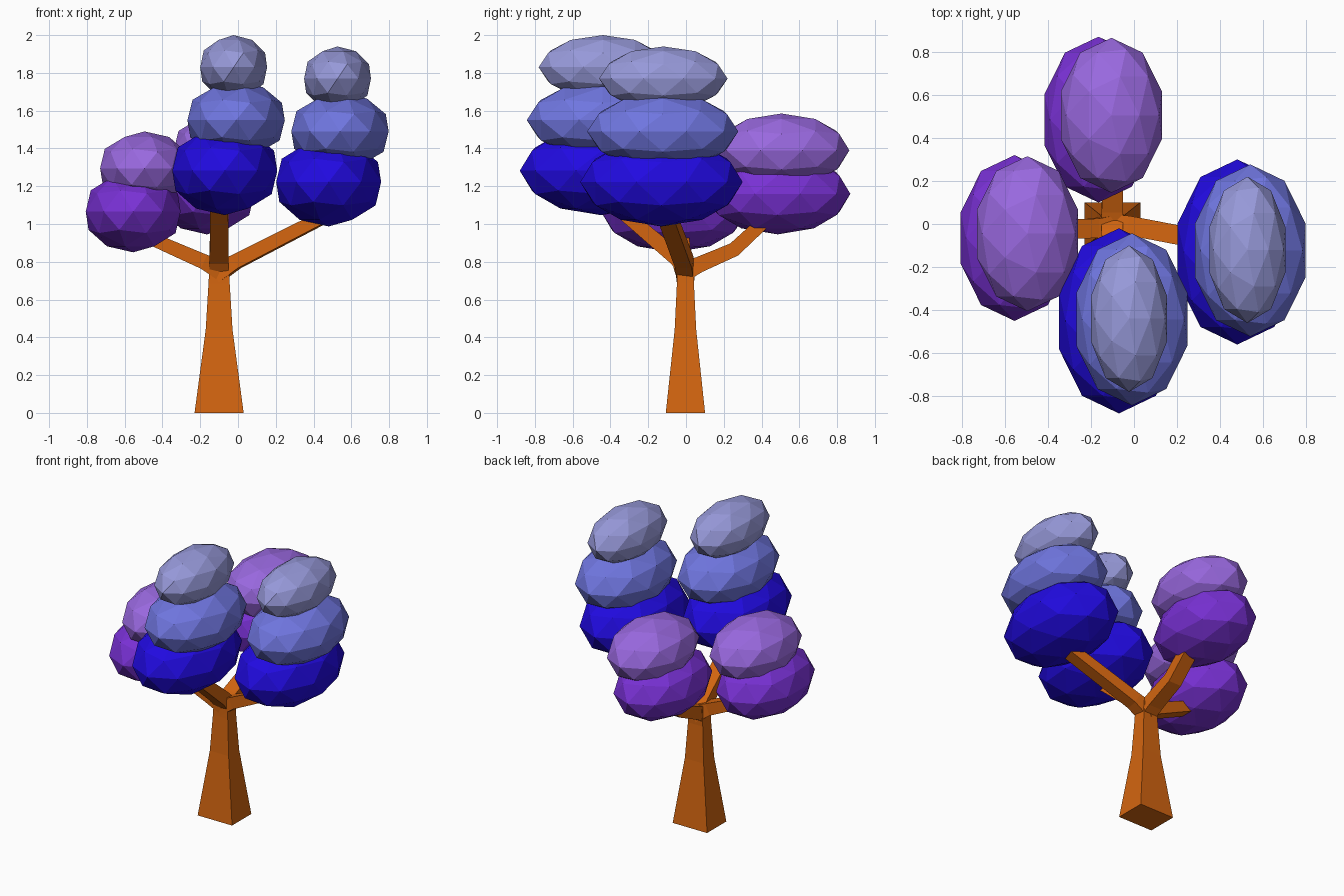
import bpy, bmesh
from mathutils import Vector

if "Cube" in bpy.data.objects:
    bpy.data.objects.remove(bpy.data.objects["Cube"])


def material(name, rgb):
    m = bpy.data.materials.new(name)
    m.diffuse_color = (*rgb, 1)
    m.use_nodes = True
    m.node_tree.nodes["Principled BSDF"].inputs["Base Color"].default_value = m.diffuse_color
    return m


BARK = material("bark", (0.65, 0.13, 0.005))
NAVY = material("deep_blue", (0.015, 0.003, 0.75))
BLUE = material("mid_blue", (0.16, 0.18, 0.74))
PALE = material("pale_blue", (0.31, 0.32, 0.70))
VIOLET = material("violet", (0.19, 0.03, 0.66))
LILAC = material("lilac", (0.32, 0.14, 0.74))


def limb(name, path, side):
    """Four-sided limb; path = (point, half width, half height)."""
    bm = bmesh.new()
    side = Vector(side).normalized()
    pts = [Vector(p[0]) for p in path]
    rings = []
    for i, (p, w, h) in enumerate(path):
        t = (pts[min(i + 1, len(pts) - 1)] - pts[max(i - 1, 0)]).normalized()
        up = t.cross(side).normalized()
        rings.append([bm.verts.new(pts[i] + side * w * a + up * h * b)
                      for a, b in ((-1, -1), (1, -1), (1, 1), (-1, 1))])
    for r, s in zip(rings, rings[1:]):
        for k in range(4):
            n = (k + 1) % 4
            bm.faces.new((r[k], r[n], s[n], s[k]))
    bm.faces.new(rings[0])
    bm.faces.new(rings[-1])
    bmesh.ops.recalc_face_normals(bm, faces=bm.faces)
    me = bpy.data.meshes.new(name)
    bm.to_mesh(me)
    bm.free()
    me.materials.append(BARK)
    bpy.context.collection.objects.link(bpy.data.objects.new(name, me))


def foliage(name, loc, radii, mat):
    bpy.ops.mesh.primitive_ico_sphere_add(subdivisions=2, radius=1, location=loc)
    o = bpy.context.object
    o.name = name
    o.scale = radii
    o.data.materials.append(mat)


# Trunk and its four branches
limb("trunk", [((-0.1, -0.003, 0), 0.13, 0.104), ((-0.1, -0.003, 0.44), 0.071, 0.057),
               ((-0.1, -0.003, 0.685), 0.056, 0.045), ((-0.1, 0, 0.81), 0.05, 0.045)], (1, 0, 0))
limb("left_branch", [((-0.08, 0, 0.75), 0.045, 0.055), ((-0.18, -0.02, 0.80), 0.045, 0.04),
                     ((-0.5, -0.03, 0.94), 0.045, 0.033)], (0, 1, 0))
limb("right_branch", [((-0.12, 0, 0.74), 0.045, 0.055), ((-0.01, -0.01, 0.80), 0.045, 0.038),
                      ((0.46, -0.1, 1.04), 0.045, 0.033)], (0.19, 1, 0))
limb("front_branch", [((-0.1, 0.02, 0.74), 0.05, 0.05), ((-0.1, -0.05, 0.82), 0.05, 0.042),
                      ((-0.1, -0.37, 1.09), 0.048, 0.035)], (1, 0, 0))
limb("back_branch", [((-0.1, -0.02, 0.745), 0.05, 0.055), ((-0.1, 0.07, 0.785), 0.05, 0.042),
                     ((-0.1, 0.255, 0.865), 0.048, 0.038), ((-0.1, 0.40, 1.0), 0.048, 0.035)], (1, 0, 0))

# Blue stacks of three, front one repeats the right one
for name, (x, y, z) in (("right", (0, 0, 0)), ("front", (-0.55, -0.32, 0.06))):
    foliage(name + "_foliage_low", (0.48 + x, -0.13 + y, 1.222 + z), (0.292, 0.43, 0.235), NAVY)
    foliage(name + "_foliage_mid", (0.54 + x, -0.123 + y, 1.49 + z), (0.271, 0.40, 0.205), BLUE)
    foliage(name + "_foliage_top", (0.527 + x, -0.12 + y, 1.77 + z), (0.186, 0.34, 0.17), PALE)

# Purple stacks of two, back one repeats the left one
for name, (x, y, z) in (("left", (0, 0, 0)), ("back", (0.39, 0.55, 0.095))):
    foliage(name + "_foliage_low", (-0.555 + x, -0.065 + y, 1.065 + z), (0.264, 0.385, 0.215), VIOLET)
    foliage(name + "_foliage_top", (-0.495 + x, -0.045 + y, 1.295 + z), (0.247, 0.36, 0.195), LILAC)
